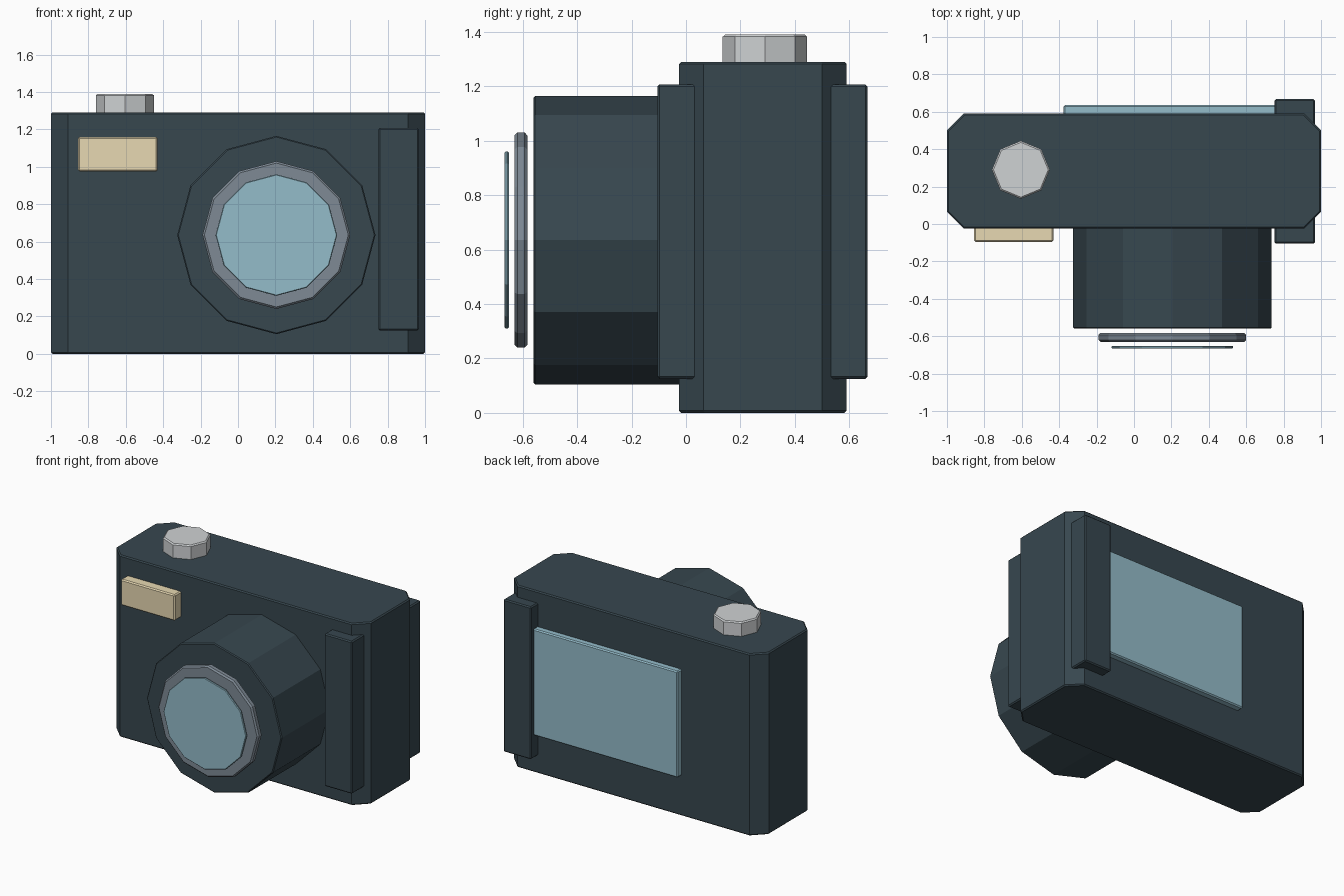
import bpy, bmesh, math
from mathutils import Matrix, Vector

cube = bpy.data.objects.get("Cube")
if cube:
    bpy.data.objects.remove(cube, do_unlink=True)


def material(name, *srgb):
    """Flat material from 0-255 display values, stored as linear."""
    lin = [((c / 255 + 0.055) / 1.055) ** 2.4 for c in srgb] + [1.0]
    mat = bpy.data.materials.new(name)
    mat.use_nodes = True
    mat.diffuse_color = lin
    mat.node_tree.nodes["Principled BSDF"].inputs["Base Color"].default_value = lin
    return mat


dark = material("dark slate", 55, 71, 79)
metal = material("grey metal", 126, 138, 149)
glass = material("pale blue glass", 148, 188, 202)
cream = material("warm cream", 232, 217, 179)
silver = material("light silver", 207, 210, 212)


def finish(name, bm, mat, edge):
    """Turn the bmesh into an object with finely chamfered edges."""
    mesh = bpy.data.meshes.new(name)
    bmesh.ops.recalc_face_normals(bm, faces=bm.faces)
    bm.to_mesh(mesh)
    bm.free()
    mesh.materials.append(mat)
    obj = bpy.data.objects.new(name, mesh)
    bpy.context.collection.objects.link(obj)
    bevel = obj.modifiers.new("edge", 'BEVEL')
    bevel.width = edge
    bevel.segments = 1
    bevel.limit_method = 'ANGLE'
    bevel.angle_limit = math.radians(60)
    return obj


def box(name, xs, ys, zs, mat, edge=0.008, corner=0):
    """Box between limits; corner chamfers the upright edges."""
    bm = bmesh.new()
    bmesh.ops.create_cube(bm, size=1)
    spans = (xs, ys, zs)
    bmesh.ops.scale(bm, vec=[b - a for a, b in spans], verts=bm.verts)
    bmesh.ops.translate(bm, vec=[(a + b) / 2 for a, b in spans], verts=bm.verts)
    if corner:
        upright = [e for e in bm.edges
                   if abs(e.verts[0].co.z - e.verts[1].co.z) > 0.1]
        bmesh.ops.bevel(bm, geom=upright, offset=corner, segments=1,
                        affect='EDGES', profile=0.5)
    return finish(name, bm, mat, edge)


def disc(name, sides, radius, start, end, mat, edge=0.008):
    """Faceted prism from start to end, with corners on the main axes."""
    start, end = Vector(start), Vector(end)
    axis = end - start
    turn = Matrix.Rotation(math.pi / 2, 4, 'X') if abs(axis.y) > 0 else Matrix()
    bm = bmesh.new()
    bmesh.ops.create_cone(bm, cap_ends=True, segments=sides, radius1=radius,
                          radius2=radius, depth=axis.length,
                          matrix=Matrix.Translation((start + end) / 2) @ turn)
    return finish(name, bm, mat, edge)


# Body, hand grip, flash and rear screen
box("body", (-1, 1), (-0.025, 0.59), (0, 1.29), dark, corner=0.09)
box("hand_grip", (0.75, 0.967), (-0.105, 0.667), (0.125, 1.207), dark)
box("flash", (-0.855, -0.43), (-0.095, -0.015), (0.975, 1.16), cream)
box("rear_screen", (-0.378, 0.79), (0.57, 0.635), (0.285, 1.04), glass)

# Lens: barrel, rim and front glass share one axis
lens_x, lens_z = 0.205, 0.635
for name, radius, back, front, mat, edge in (
        ("lens_barrel", 0.53, 0.0, -0.56, dark, 0.006),
        ("lens_rim", 0.395, -0.583, -0.63, metal, 0.01),
        ("lens_glass", 0.325, -0.651, -0.666, glass, 0.004)):
    disc(name, 12, radius, (lens_x, back, lens_z), (lens_x, front, lens_z), mat, edge)

# Shutter button
disc("shutter_button", 8, 0.155, (-0.605, 0.29, 1.27), (-0.605, 0.29, 1.39), silver)
